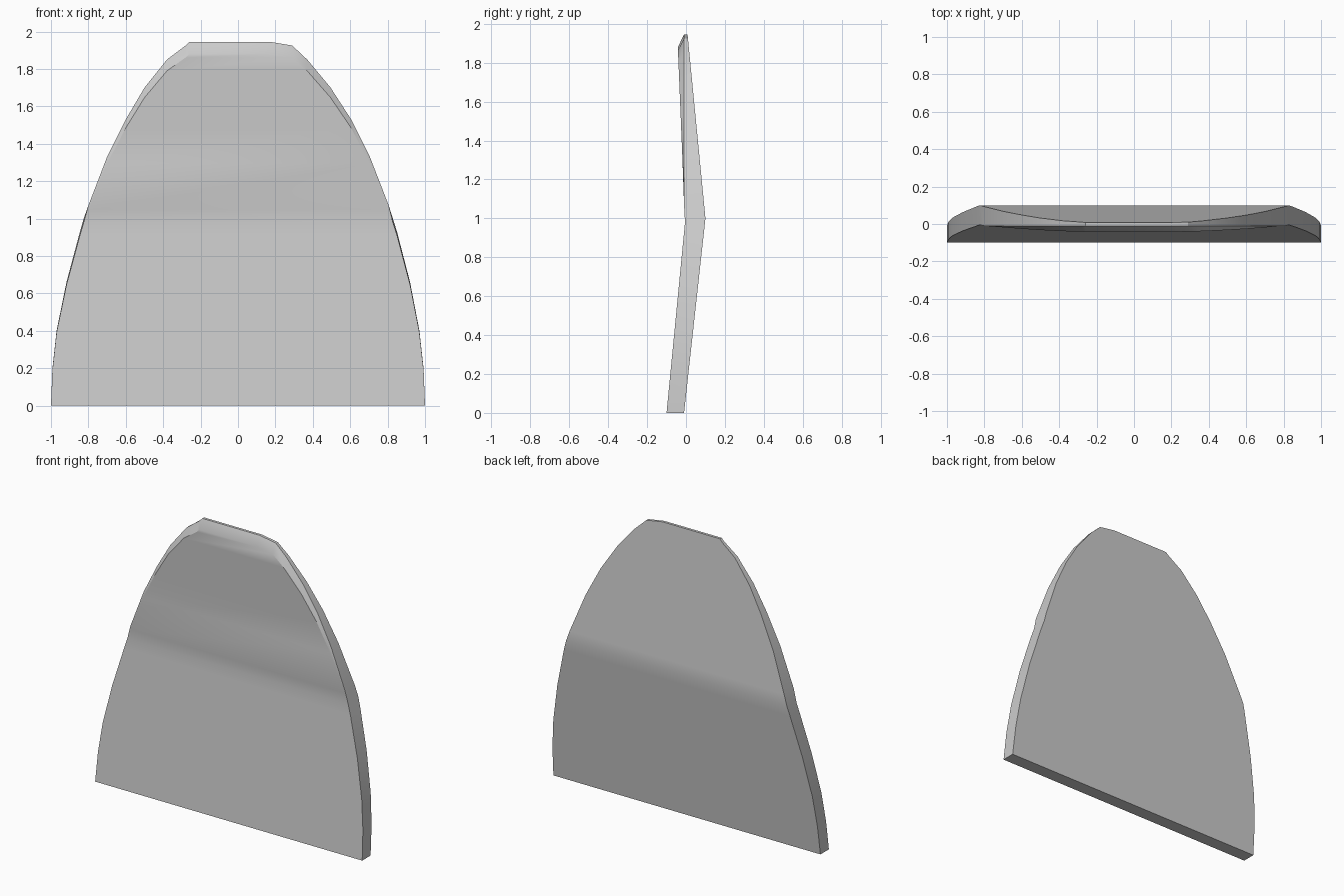
import bpy
import bmesh

cube = bpy.data.objects.get("Cube")
if cube:
    bpy.data.objects.remove(cube)

# Outline rows: height, left-hand x, right-hand x
ROWS = [(0, 1, 1), (0.2, 0.992, 0.992), (0.4, 0.97, 0.97), (0.66, 0.917, 0.92),
        (0.93, 0.845, 0.85), (1.0, 0.825, 0.828), (1.07, 0.8, 0.806), (1.33, 0.7, 0.705),
        (1.53, 0.6, 0.605), (1.7, 0.5, 0.495), (1.85, 0.38, 0.37),
        (1.925, 0.28, 0.29), (1.945, 0.26, 0.17)]
TOP = ROWS[-1][0]


def bend(z, bottom, middle, top):
    """Depth of a sheet that is folded at mid height."""
    if z < 1:
        return bottom + (middle - bottom) * z
    return middle + (top - middle) * (z - 1) / (TOP - 1)


def back_point(x, z):
    return (x, bend(z, -0.01, 0.1, 0.008), z)


def front_point(x, z):
    drop = bend(z, 0, 0.02, 0.065)
    return (x, bend(z, -0.1, -0.005, -0.042), z - drop)


def ridge_point(x, z):
    # The chamfer ridge only separates from the front edge above the fold
    if z <= 1:
        return front_point(x, z)
    return (x, -0.01, z)


# Curved panel: front sheet, chamfer, rim and back sheet
bm = bmesh.new()
rings = []
for z, left, right in ROWS:
    loop = [front_point(-left, z), front_point(right, z), ridge_point(right, z),
            back_point(right, z), back_point(-left, z), ridge_point(-left, z)]
    rings.append([bm.verts.new(p) for p in loop])
for low, high in zip(rings, rings[1:]):
    for i in range(len(low)):
        j = (i + 1) % len(low)
        bm.faces.new((low[i], low[j], high[j], high[i]))

# Flat base, narrow top and the sloping chamfer beneath it
base, top = rings[0], rings[-1]
bm.faces.new((base[0], base[4], base[3], base[1]))
bm.faces.new((top[0], top[1], top[2], top[5]))
bm.faces.new((top[5], top[2], top[3], top[4]))
bmesh.ops.remove_doubles(bm, verts=bm.verts[:], dist=0.0005)
bmesh.ops.recalc_face_normals(bm, faces=bm.faces[:])

mesh = bpy.data.meshes.new("curved_panel")
bm.to_mesh(mesh)
bm.free()
panel = bpy.data.objects.new("curved_panel", mesh)
bpy.context.collection.objects.link(panel)

# Plain grey finish
grey = bpy.data.materials.new("light_grey")
grey.use_nodes = True
colour = (0.6, 0.6, 0.6, 1)
grey.diffuse_color = colour
grey.node_tree.nodes["Principled BSDF"].inputs["Base Color"].default_value = colour
mesh.materials.append(grey)

bpy.ops.object.select_all(action="DESELECT")
panel.select_set(True)
bpy.context.view_layer.objects.active = panel
bpy.ops.object.shade_smooth_by_angle(angle=0.55)
